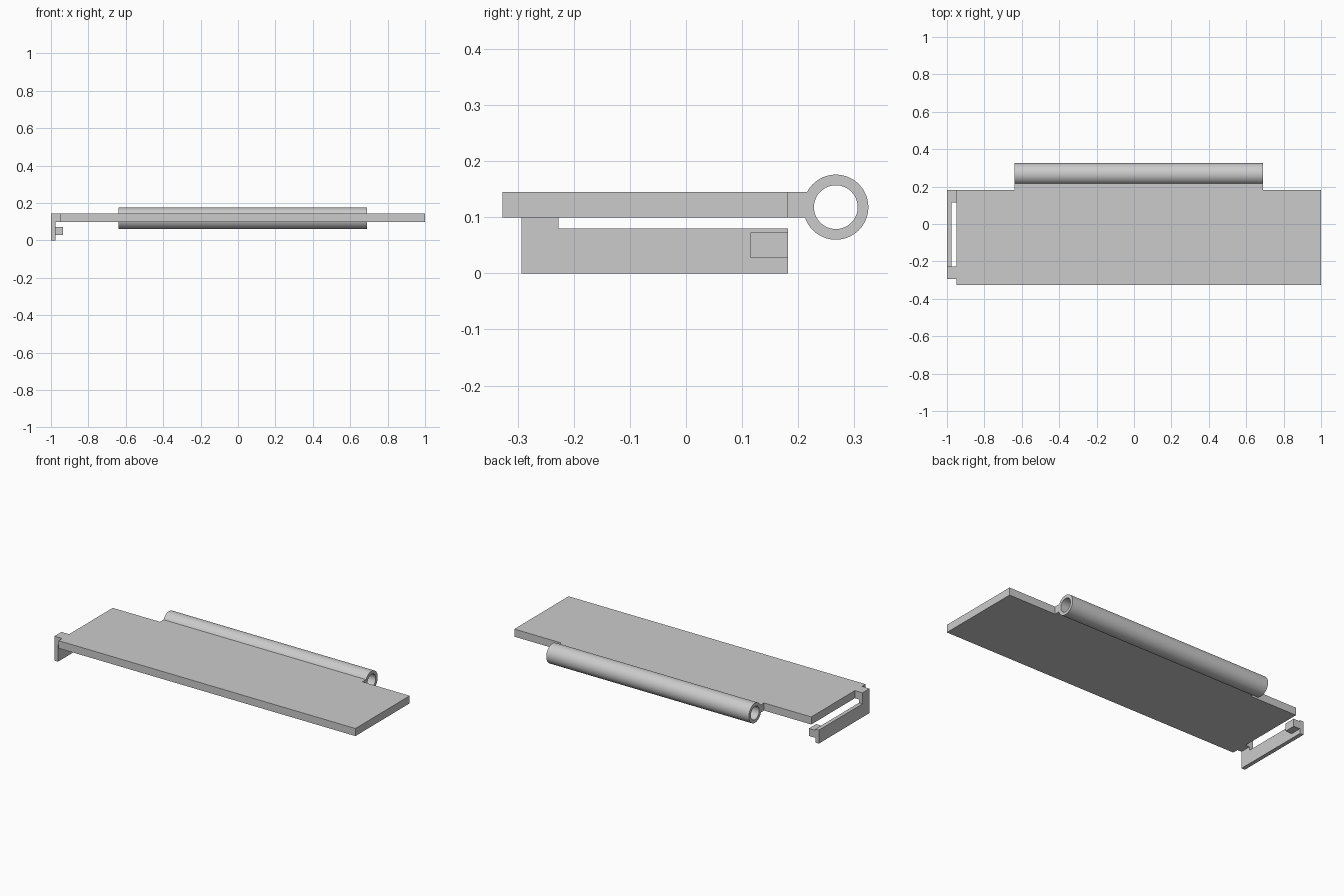
import bpy, bmesh, math

if "Cube" in bpy.data.objects:
    bpy.data.objects.remove(bpy.data.objects["Cube"])

grey = bpy.data.materials.new("light grey")
grey.diffuse_color = (0.6, 0.6, 0.6, 1)
grey.use_nodes = True
grey.node_tree.nodes["Principled BSDF"].inputs["Base Color"].default_value = grey.diffuse_color


def finish(name, bm):
    bmesh.ops.recalc_face_normals(bm, faces=bm.faces)
    mesh = bpy.data.meshes.new(name)
    bm.to_mesh(mesh)
    bm.free()
    mesh.materials.append(grey)
    obj = bpy.data.objects.new(name, mesh)
    bpy.context.collection.objects.link(obj)
    return obj


def extrude_profile(name, points, x0, x1):
    """Extrude a (y, z) outline along x."""
    bm = bmesh.new()
    face = bm.faces.new([bm.verts.new((x0, y, z)) for y, z in points])
    out = bmesh.ops.extrude_face_region(bm, geom=[face])
    verts = [g for g in out["geom"] if isinstance(g, bmesh.types.BMVert)]
    bmesh.ops.translate(bm, verts=verts, vec=(x1 - x0, 0, 0))
    return finish(name, bm)


def box(name, x0, x1, y0, y1, z0, z1):
    return extrude_profile(name, [(y0, z0), (y1, z0), (y1, z1), (y0, z1)], x0, x1)


def tube(name, x0, x1, cy, cz, outer, inner, sides=64):
    """Hollow cylinder along x, made by sweeping its wall section."""
    bm = bmesh.new()
    section = [(x0, outer), (x1, outer), (x1, inner), (x0, inner)]
    rings = []
    for i in range(sides):
        a = 2 * math.pi * i / sides
        rings.append([bm.verts.new((x, cy + r * math.cos(a), cz + r * math.sin(a)))
                      for x, r in section])
    for i in range(sides):
        a, b = rings[i], rings[(i + 1) % sides]
        for k in range(4):
            j = (k + 1) % 4
            bm.faces.new((a[k], a[j], b[j], b[k]))
    obj = finish(name, bm)
    bpy.ops.object.select_all(action='DESELECT')
    obj.select_set(True)
    bpy.context.view_layer.objects.active = obj
    bpy.ops.object.shade_smooth_by_angle(angle=math.radians(30))
    return obj


# Flat leaf and the strip joining it to the hinge barrel
box("hinge_plate", -0.95, 1.0, -0.327, 0.182, 0.1, 0.145)
box("barrel_flange", -0.64, 0.69, 0.182, 0.217, 0.1, 0.145)
tube("hinge_barrel", -0.64, 0.69, 0.267, 0.118, 0.058, 0.039)

# Side latch: mounting tab, thin L-shaped arm and catch block
box("latch_tab", -1.0, -0.95, -0.293, -0.227, 0.1, 0.145)
extrude_profile("latch_arm", [(-0.293, 0), (0.182, 0), (0.182, 0.08), (-0.227, 0.08),
                              (-0.227, 0.1), (-0.293, 0.1)], -1.0, -0.977)
box("latch_catch", -0.977, -0.935, 0.115, 0.182, 0.028, 0.073)
